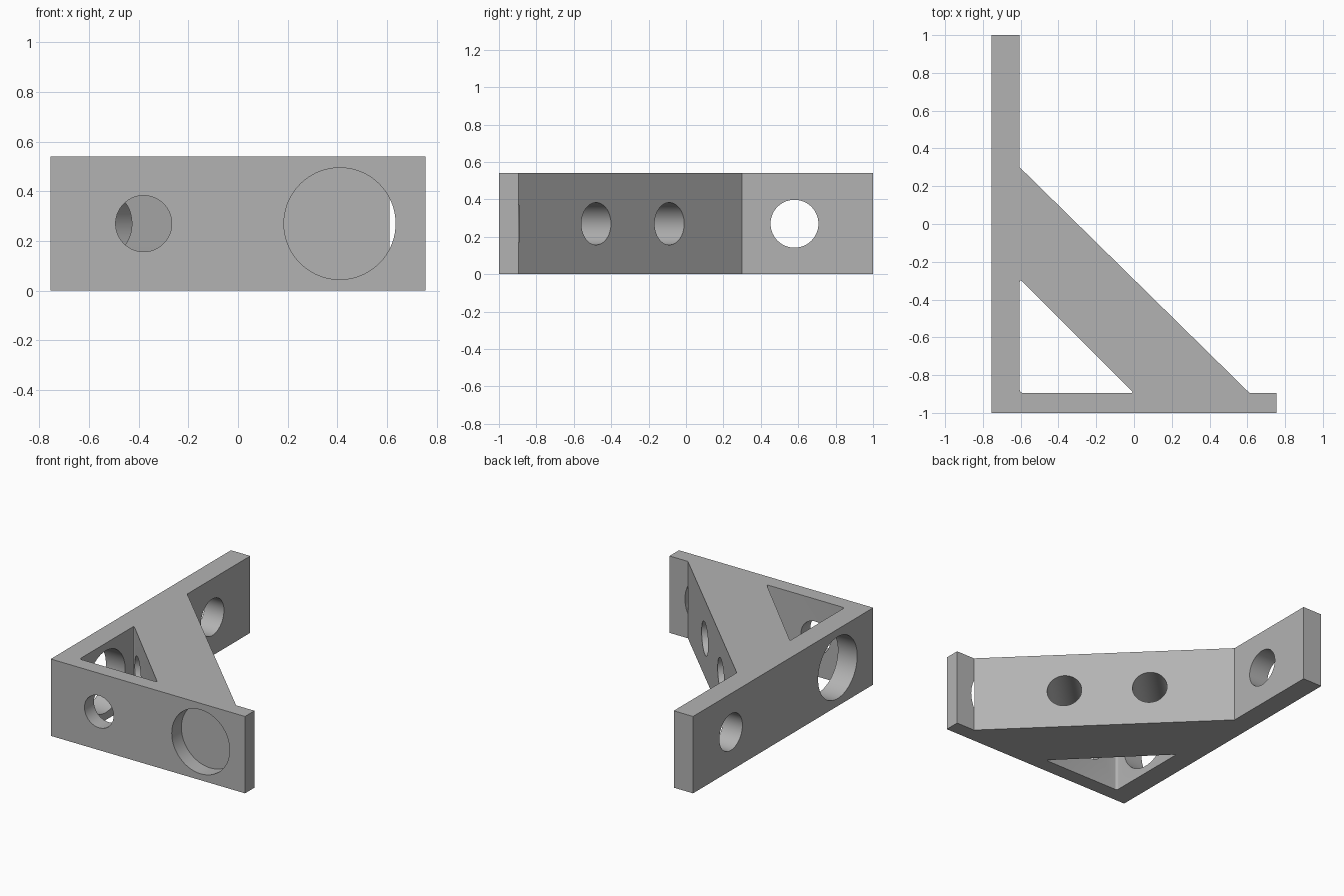
import bpy, bmesh, math
from mathutils import Vector

if "Cube" in bpy.data.objects:
    bpy.data.objects.remove(bpy.data.objects["Cube"], do_unlink=True)

HEIGHT = 0.54
MID = HEIGHT / 2

grey = bpy.data.materials.new("plain grey")
grey.use_nodes = True
colour = (0.45, 0.45, 0.45, 1)
grey.diffuse_color = colour
grey.node_tree.nodes["Principled BSDF"].inputs["Base Color"].default_value = colour


def finish(name, bm):
    bmesh.ops.recalc_face_normals(bm, faces=bm.faces)
    mesh = bpy.data.meshes.new(name)
    bm.to_mesh(mesh)
    bm.free()
    mesh.materials.append(grey)
    obj = bpy.data.objects.new(name, mesh)
    bpy.context.collection.objects.link(obj)
    return obj


def prism(name, outline, z0, z1, fillet=0):
    """Extrude a plan outline upwards, optionally rounding its upright edges."""
    bm = bmesh.new()
    face = bm.faces.new([bm.verts.new((x, y, z0)) for x, y in outline])
    made = bmesh.ops.extrude_face_region(bm, geom=[face])["geom"]
    top = [v for v in made if isinstance(v, bmesh.types.BMVert)]
    bmesh.ops.translate(bm, verts=top, vec=(0, 0, z1 - z0))
    if fillet:
        upright = [e for e in bm.edges if abs(e.verts[0].co.z - e.verts[1].co.z) > 0.1]
        bmesh.ops.bevel(bm, geom=upright, offset=fillet, offset_type='OFFSET',
                        segments=6, profile=0.5, affect='EDGES')
    return finish(name, bm)


def drill(name, start, end, radius):
    """Horizontal cylinder between two plan points at mid height."""
    a, b = Vector((*start, MID)), Vector((*end, MID))
    bm = bmesh.new()
    bmesh.ops.create_cone(bm, cap_ends=True, segments=72, radius1=radius,
                          radius2=radius, depth=(b - a).length)
    obj = finish(name, bm)
    obj.location = (a + b) / 2
    obj.rotation_euler = (b - a).to_track_quat('Z', 'Y').to_euler()
    return obj


# Two plates at a right angle joined by a diagonal brace
bracket = prism("angle_bracket", [
    (-0.755, -1), (0.755, -1), (0.755, -0.895), (0.612, -0.895),
    (-0.605, 0.3), (-0.605, 1), (-0.755, 1)], 0, HEIGHT)

# Triangular pocket with rounded corners, and the round holes
cutters = [
    prism("pocket_cutter", [(-0.605, -0.895), (0, -0.895), (-0.605, -0.29)],
          -0.1, HEIGHT + 0.1, 0.018),
    drill("front_small_hole_cutter", (-0.38, -1.1), (-0.38, -0.86), 0.113),
    drill("front_large_hole_cutter", (0.41, -1.1), (0.41, -0.893), 0.225),
    drill("side_small_hole_cutter", (-0.9, 0.58), (-0.5, 0.58), 0.128),
    drill("side_large_hole_cutter", (-0.9, -0.605), (-0.58, -0.605), 0.217),
]
for x, y in [(0.185, -0.485), (-0.21, -0.09)]:
    cutters.append(drill("brace_hole_cutter", (x + 0.1, y + 0.1),
                         (x - 0.309, y - 0.309), 0.113))

bpy.context.view_layer.objects.active = bracket
for cutter in cutters:
    mod = bracket.modifiers.new(cutter.name, 'BOOLEAN')
    mod.operation = 'DIFFERENCE'
    mod.solver = 'EXACT'
    mod.object = cutter
    bpy.ops.object.modifier_apply(modifier=mod.name)
    bpy.data.objects.remove(cutter, do_unlink=True)

# Smooth hole walls, crisp plate edges
bpy.ops.object.select_all(action='DESELECT')
bracket.select_set(True)
bpy.ops.object.shade_smooth_by_angle(angle=math.radians(30))
